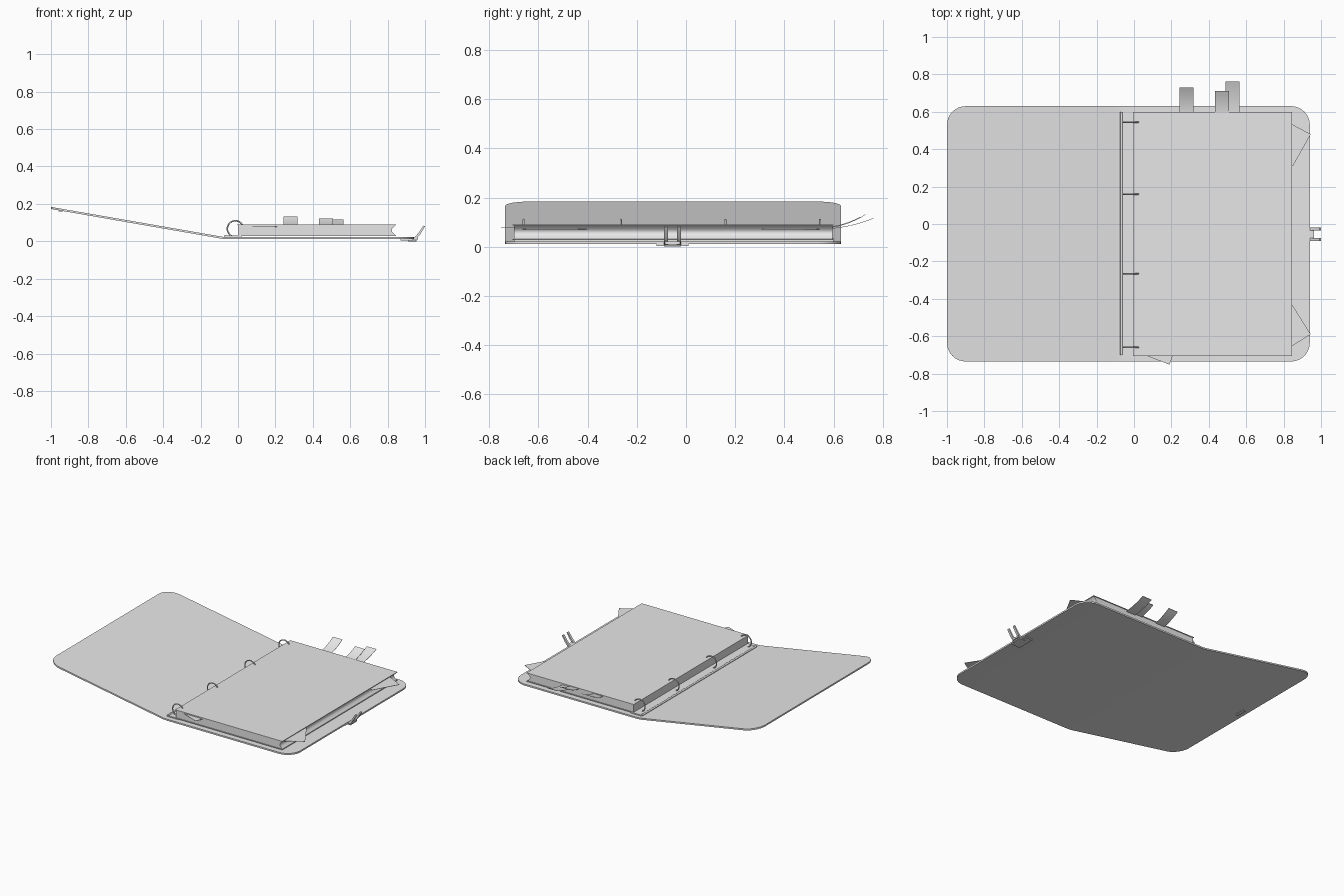
import bpy, bmesh, math
from mathutils import Vector

cube = bpy.data.objects.get("Cube")
if cube:
    bpy.data.objects.remove(cube, do_unlink=True)

grey = bpy.data.materials.new("plain grey")
grey.use_nodes = True
colour = (0.8, 0.8, 0.8, 1)
grey.diffuse_color = colour
grey.node_tree.nodes["Principled BSDF"].inputs["Base Color"].default_value = colour


def finish(name, bm, smooth=True):
    bmesh.ops.recalc_face_normals(bm, faces=bm.faces)
    mesh = bpy.data.meshes.new(name)
    bm.to_mesh(mesh)
    bm.free()
    ob = bpy.data.objects.new(name, mesh)
    bpy.context.collection.objects.link(ob)
    mesh.materials.append(grey)
    if smooth:
        bpy.ops.object.select_all(action="DESELECT")
        ob.select_set(True)
        bpy.context.view_layer.objects.active = ob
        bpy.ops.object.shade_smooth_by_angle(angle=math.radians(35))
    return ob


def prism(bm, points, offset):
    """Extrude a closed loop of 3D points by an offset."""
    face = bm.faces.new([bm.verts.new(p) for p in points])
    out = bmesh.ops.extrude_face_region(bm, geom=[face])
    verts = [g for g in out["geom"] if isinstance(g, bmesh.types.BMVert)]
    bmesh.ops.translate(bm, vec=Vector(offset), verts=verts)


def box(name, low, high):
    bm = bmesh.new()
    (a, b, c), (d, e, f) = low, high
    prism(bm, [(a, b, c), (d, b, c), (d, e, c), (a, e, c)], (0, 0, f - c))
    return finish(name, bm, False)


def tube(name, points, radius, cyclic=False):
    curve = bpy.data.curves.new(name, "CURVE")
    curve.dimensions = "3D"
    curve.bevel_depth = radius
    curve.bevel_resolution = 2
    curve.use_fill_caps = True
    spline = curve.splines.new("POLY")
    spline.points.add(len(points) - 1)
    for p, co in zip(spline.points, points):
        p.co = (*co, 1)
    spline.use_cyclic_u = cyclic
    spline.use_smooth = True
    curve.materials.append(grey)
    ob = bpy.data.objects.new(name, curve)
    bpy.context.collection.objects.link(ob)
    return ob


# Cover: rounded rectangle, bent up along the hinge
HINGE, R = -0.08, 0.1
X0, X1, Y0, Y1 = -1.0, 0.94, -0.735, 0.63
outline = []
for i, (cx, cy) in enumerate([(X1 - R, Y1 - R), (X0 + R, Y1 - R),
                              (X0 + R, Y0 + R), (X1 - R, Y0 + R)]):
    for k in range(9):
        a = math.pi / 2 * (i + k / 8)
        outline.append((cx + R * math.cos(a), cy + R * math.sin(a), 0.011))
bm = bmesh.new()
prism(bm, outline, (0, 0, 0.011))
for x in (HINGE - 0.03, HINGE, HINGE + 0.03):
    bmesh.ops.bisect_plane(bm, geom=bm.verts[:] + bm.edges[:] + bm.faces[:],
                           plane_co=(x, 0, 0), plane_no=(1, 0, 0))
for v in bm.verts:
    if v.co.x < HINGE + 0.01:
        v.co.z += (HINGE + 0.01 - v.co.x) * 0.174
cover = finish("cover", bm)

# Page block with a hollow fore edge, between two flat sheets
box("bottom_sheet", (0, -0.705, 0.028), (0.845, 0.6, 0.032))
box("top_sheet", (-0.005, -0.705, 0.086), (0.845, 0.6, 0.09))
side = [(0, 0.032), (0, 0.086)]
for k in range(9):
    t = k / 8
    side.append((0.842 - 0.02 * math.sin(math.pi * t), 0.086 - 0.054 * t))
bm = bmesh.new()
prism(bm, [(x, -0.7, z) for x, z in side], (0, 1.295, 0))
finish("pages", bm)

# Metal spine plate with raised edge, and the rings
box("spine_plate", (-0.065, -0.7, 0.022), (0.02, 0.6, 0.03))
tube("spine_edge", [(-0.067, -0.7, 0.028), (-0.067, 0.6, 0.028)], 0.007)
for i, y in enumerate((-0.66, -0.265, 0.16, 0.545)):
    loop = [(-0.014 + 0.043 * math.cos(k * math.tau / 32), y,
             0.067 + 0.043 * math.sin(k * math.tau / 32)) for k in range(32)]
    tube("ring_%d" % (i + 1), loop, 0.004, True)

# Curled ribbon markers at the back edge
for i, (x, y, low, high) in enumerate([(0.28, 0.73, 0.075, 0.13),
                                       (0.47, 0.71, 0.078, 0.12),
                                       (0.527, 0.762, 0.072, 0.115)]):
    path = [(0.55 + (y - 0.55) * k / 10, low + (high - low) * (k / 10) ** 2)
            for k in range(11)]
    loop = path + [(a, b + 0.002) for a, b in reversed(path)]
    bm = bmesh.new()
    prism(bm, [(x - 0.038, a, b) for a, b in loop], (0.076, 0, 0))
    finish("ribbon_%d" % (i + 1), bm)

# Loose paper corners
corners = {
    "back_loose_corner": ([(0.8, 0.56), (0.845, 0.533), (0.945, 0.48), (0.85, 0.31), (0.8, 0.33)], 0.07),
    "front_loose_corner": ([(0.8, -0.36), (0.845, -0.43), (0.945, -0.59), (0.85, -0.65), (0.8, -0.68)], 0.07),
    "side_loose_corner": ([(0.03, -0.69), (0.19, -0.752), (0.22, -0.67)], 0.077),
}
for name, (points, z) in corners.items():
    bm = bmesh.new()
    prism(bm, [(x, y, z) for x, y in points], (0, 0, 0.002))
    finish(name, bm, False)

# Clasp: plate under the cover and a forked hook rising past its edge
MID = -0.055
box("clasp_plate", (0.87, MID - 0.065, 0.004), (0.935, MID + 0.065, 0.011))
box("clasp_bar", (0.91, MID - 0.035, 0.0), (0.955, MID + 0.035, 0.008))
for name, s in (("right", -1), ("left", 1)):
    path = [(0.93, 0.006), (0.955, 0.014), (0.975, 0.038), (1.0, 0.08),
            (0.992, 0.085), (0.965, 0.045), (0.947, 0.025), (0.93, 0.016)]
    bm = bmesh.new()
    prism(bm, [(x, MID + s * 0.035, z) for x, z in path], (0, -s * 0.016, 0))
    finish(name + "_clasp_prong", bm)
box("clasp_bridge", (0.94, MID - 0.03, 0.01), (0.962, MID + 0.03, 0.022))

# Catch under the raised flap
catch = box("flap_catch", (-0.96, MID - 0.04, 0.16), (-0.935, MID + 0.04, 0.168))
